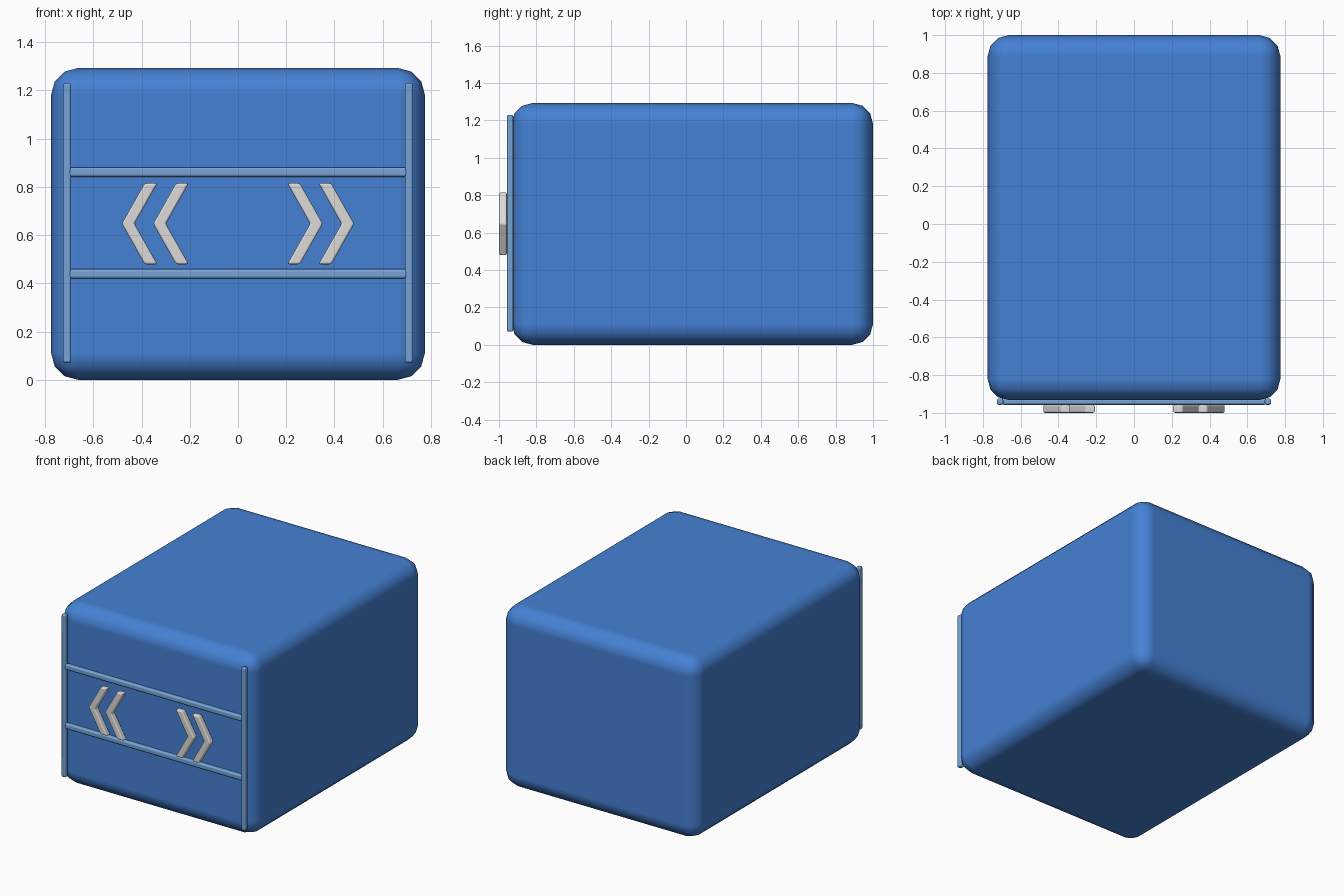
import bpy
import bmesh
import math

if "Cube" in bpy.data.objects:
    bpy.data.objects.remove(bpy.data.objects["Cube"], do_unlink=True)


def material(name, color):
    m = bpy.data.materials.new(name)
    m.use_nodes = True
    m.diffuse_color = color
    m.node_tree.nodes["Principled BSDF"].inputs["Base Color"].default_value = color
    return m


blue = material("blue", (0.06, 0.22, 0.66, 1))
light_blue = material("light_blue", (0.18, 0.37, 0.68, 1))
pale_grey = material("pale_grey", (0.72, 0.71, 0.69, 1))


def finish(name, bm, mat, bevel, segments):
    """Turn a bmesh into a rounded, smooth-shaded object."""
    bmesh.ops.recalc_face_normals(bm, faces=bm.faces)
    mesh = bpy.data.meshes.new(name)
    bm.to_mesh(mesh)
    bm.free()
    mesh.materials.append(mat)
    obj = bpy.data.objects.new(name, mesh)
    bpy.context.collection.objects.link(obj)
    for p in mesh.polygons:
        p.use_smooth = True
    mod = obj.modifiers.new("rounding", 'BEVEL')
    mod.width = bevel
    mod.segments = segments
    mod.limit_method = 'ANGLE'
    mod.angle_limit = math.radians(30)
    mod.harden_normals = True
    return obj


def box(name, low, high, mat, bevel, segments):
    bm = bmesh.new()
    bmesh.ops.create_cube(bm, size=1)
    for v in bm.verts:
        v.co = [lo + (c + 0.5) * (hi - lo) for c, lo, hi in zip(v.co, low, high)]
    return finish(name, bm, mat, bevel, segments)


def chevron(name, side, tip):
    """Extruded arrow bracket pointing outwards from the centre."""
    mid, half, depth = 0.647, 0.168, 0.042
    profile = [(tip, 0), (tip - 0.095, half), (tip - 0.148, half),
               (tip - 0.053, 0), (tip - 0.148, -half), (tip - 0.095, -half)]
    bm = bmesh.new()
    face = bm.faces.new([bm.verts.new((side * x, -1.0, mid + z)) for x, z in profile])
    out = bmesh.ops.extrude_face_region(bm, geom=[face])
    moved = [g for g in out["geom"] if isinstance(g, bmesh.types.BMVert)]
    bmesh.ops.translate(bm, verts=moved, vec=(0, depth, 0))
    return finish(name, bm, pale_grey, 0.009, 2)


# Main rounded body
box("body", (-0.775, -0.932, 0), (0.775, 1, 1.293), blue, 0.112, 3)

# Frame bars on the front
for label, side in (("right", -1), ("left", 1)):
    x = side * 0.709
    box(label + "_upright_bar", (x - 0.017, -0.957, 0.07), (x + 0.017, -0.923, 1.23),
        light_blue, 0.01, 2)
    # Pairs of arrow brackets
    chevron(label + "_outer_chevron", side, 0.482)
    chevron(label + "_inner_chevron", side, 0.352)

for label, z in (("lower", 0.439), ("upper", 0.861)):
    box(label + "_cross_bar", (-0.702, -0.957, z - 0.02), (0.702, -0.923, z + 0.02),
        light_blue, 0.012, 2)
